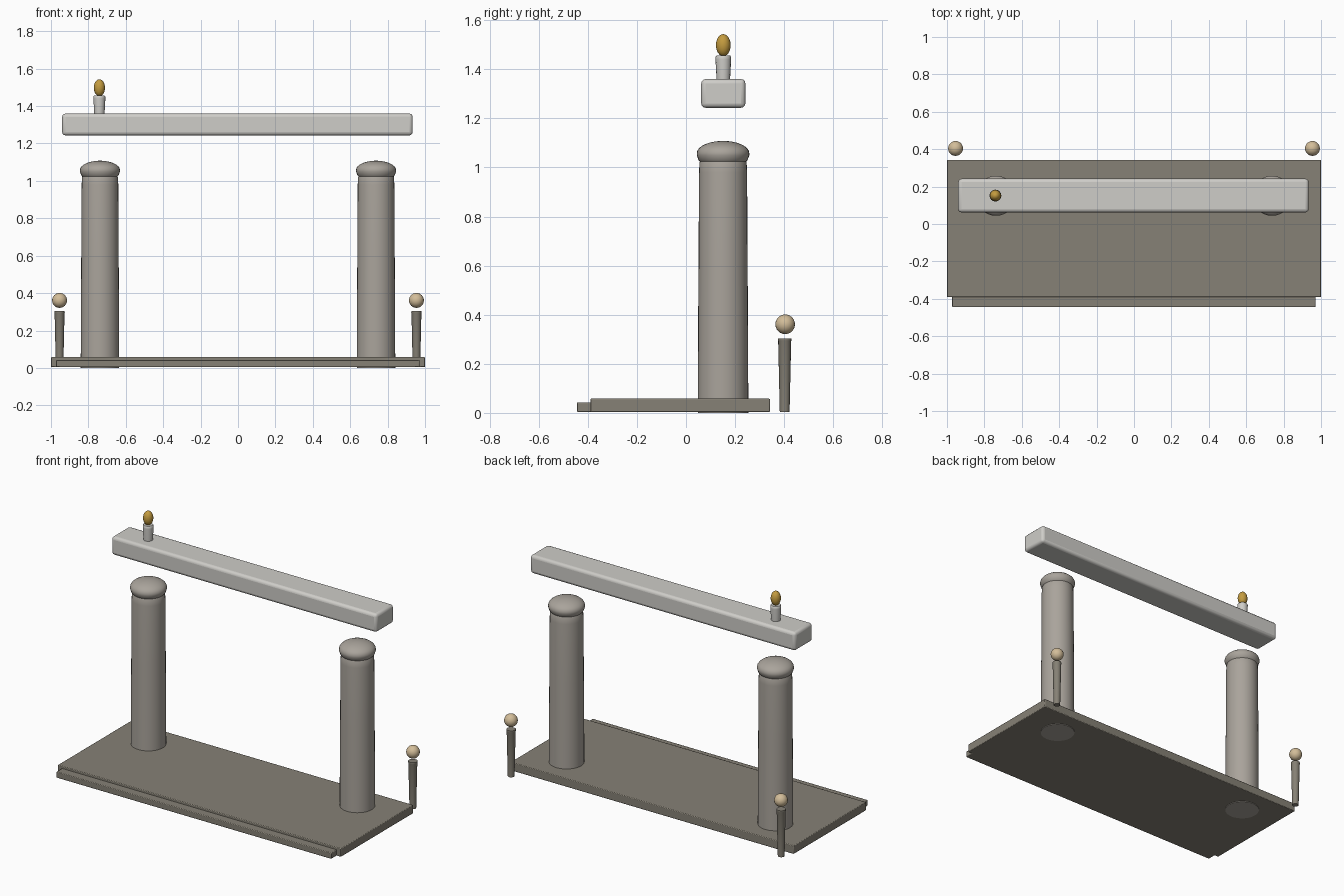
import bpy, bmesh, math

if "Cube" in bpy.data.objects:
    bpy.data.objects.remove(bpy.data.objects["Cube"])


def material(name, rgb):
    m = bpy.data.materials.new(name)
    m.diffuse_color = (*rgb, 1)
    m.use_nodes = True
    m.node_tree.nodes["Principled BSDF"].inputs["Base Color"].default_value = m.diffuse_color
    return m


DARK = material("dark_stone", (0.24, 0.22, 0.18))
MID = material("column_stone", (0.40, 0.37, 0.33))
PALE = material("pale_stone", (0.62, 0.61, 0.58))
GOLD = material("flame_gold", (0.55, 0.33, 0.05))
TAN = material("tan_ball", (0.65, 0.51, 0.32))


def finish(ob, name, mat):
    ob.name = name
    ob.data.materials.append(mat)
    bpy.ops.object.select_all(action='DESELECT')
    ob.select_set(True)
    bpy.context.view_layer.objects.active = ob
    bpy.ops.object.shade_smooth_by_angle(angle=math.radians(40))
    return ob


def box(name, lo, hi, bevel, mat, segments=2):
    bpy.ops.mesh.primitive_cube_add(size=1, location=[(a + b) / 2 for a, b in zip(lo, hi)])
    ob = bpy.context.object
    ob.scale = [b - a for a, b in zip(lo, hi)]
    bpy.ops.object.transform_apply(location=False, rotation=False, scale=True)
    mod = ob.modifiers.new("bevel", 'BEVEL')
    mod.width, mod.segments = bevel, segments
    return finish(ob, name, mat)


def lathe(name, profile, x, y, mat, sides=32):
    """Solid of revolution from (radius, z) points, closed at both ends."""
    bm = bmesh.new()
    rings = [[bm.verts.new((r * math.cos(2 * math.pi * i / sides),
                            r * math.sin(2 * math.pi * i / sides), z))
              for i in range(sides)] for r, z in profile]
    for a, b in zip(rings, rings[1:]):
        for i in range(sides):
            j = (i + 1) % sides
            bm.faces.new((a[i], a[j], b[j], b[i]))
    bm.faces.new(rings[0][::-1])
    bm.faces.new(rings[-1])
    me = bpy.data.meshes.new(name)
    bm.to_mesh(me)
    bm.free()
    ob = bpy.data.objects.new(name, me)
    bpy.context.collection.objects.link(ob)
    ob.location = (x, y, 0)
    return finish(ob, name, mat)


def ball(name, loc, scale, mat):
    bpy.ops.mesh.primitive_uv_sphere_add(segments=20, ring_count=12, radius=1, location=loc)
    bpy.context.object.scale = scale
    bpy.ops.object.transform_apply(location=False, rotation=False, scale=True)
    return finish(bpy.context.object, name, mat)


# platform and front step
box("platform", (-1, -0.39, 0.004), (1, 0.342, 0.058), 0.004, DARK)
box("front_step", (-0.972, -0.445, 0.004), (0.97, -0.38, 0.043), 0.004, DARK)

# domed cap: flared underside, rounded rim, shallow dome
cap = [(0.092, 1.022), (0.1, 1.03), (0.107, 1.05), (0.107, 1.058)]
cap += [(0.107 * math.cos(a), 1.058 + 0.05 * math.sin(a))
        for a in (math.radians(d) for d in (12, 24, 36, 48, 60, 72, 82, 88))]

for side, s in (("left", -1), ("right", 1)):
    # column and its cap
    lathe(side + "_column", [(0.103, 0), (0.102, 0.3), (0.1, 0.6), (0.098, 0.98),
                             (0.096, 1.02), (0.09, 1.032)], s * 0.738, 0.151, MID)
    lathe(side + "_column_cap", cap, s * 0.738, 0.151, MID)
    # rear post with floating ball
    lathe(side + "_post", [(0.02, 0.004), (0.0265, 0.293), (0.028, 0.297), (0.027, 0.304)],
          s * 0.954, 0.402, DARK, 16)
    ball(side + "_post_ball", (s * 0.954, 0.404, 0.361), (0.04, 0.04, 0.04), TAN)

# floating beam
box("beam", (-0.94, 0.062, 1.243), (0.934, 0.242, 1.36), 0.018, PALE, 3)

# candle on the beam
lathe("candle", [(0.027, 1.35), (0.032, 1.44), (0.032, 1.45), (0.028, 1.456)],
      -0.741, 0.152, PALE, 16)
ball("flame", (-0.741, 0.152, 1.498), (0.03, 0.03, 0.045), GOLD)
